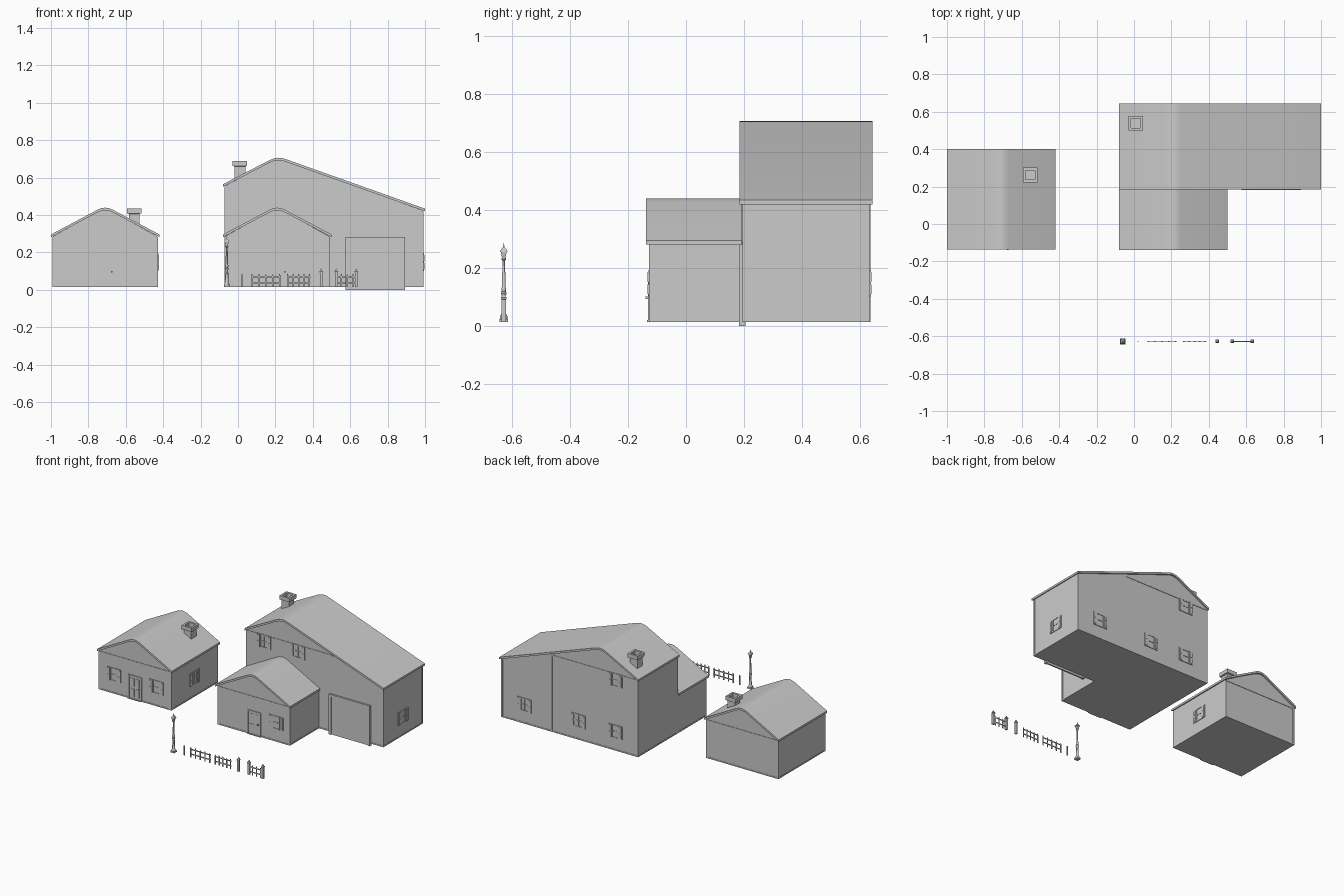
import bpy, bmesh
from math import pi, cos, sin, sqrt
from mathutils import Matrix, Vector

if "Cube" in bpy.data.objects:
    bpy.data.objects.remove(bpy.data.objects["Cube"])


def finish(name, bm, smooth=None):
    bmesh.ops.recalc_face_normals(bm, faces=bm.faces)
    me = bpy.data.meshes.new(name)
    bm.to_mesh(me)
    bm.free()
    ob = bpy.data.objects.new(name, me)
    bpy.context.collection.objects.link(ob)
    if smooth:
        bpy.ops.object.select_all(action='DESELECT')
        ob.select_set(True)
        bpy.context.view_layer.objects.active = ob
        bpy.ops.object.shade_smooth_by_angle(angle=smooth)
    return ob


def boxes(name, items, m=Matrix()):
    """One object from (x0, x1, y0, y1, z0, z1) boxes."""
    bm = bmesh.new()
    for x0, x1, y0, y1, z0, z1 in items:
        c = Vector(((x0 + x1) / 2, (y0 + y1) / 2, (z0 + z1) / 2))
        s = Matrix.Diagonal((x1 - x0, y1 - y0, z1 - z0, 1))
        bmesh.ops.create_cube(bm, size=1, matrix=m @ Matrix.Translation(c) @ s)
    return finish(name, bm)


def prism(name, pts, y0, y1, smooth=None):
    """Extrude an x/z outline along y."""
    bm = bmesh.new()
    f = bm.faces.new([bm.verts.new((x, y0, z)) for x, z in pts])
    ex = bmesh.ops.extrude_face_region(bm, geom=[f], use_keep_orig=True)
    vs = [g for g in ex['geom'] if isinstance(g, bmesh.types.BMVert)]
    bmesh.ops.translate(bm, verts=vs, vec=(0, y1 - y0, 0))
    return finish(name, bm, smooth)


def lathe(name, prof, x, y, n, turn=0.0, smooth=None):
    """Revolve (radius, z) points about a vertical axis, with end caps."""
    bm = bmesh.new()
    rings = [[bm.verts.new((x + r * cos(turn + 2 * pi * i / n), y + r * sin(turn + 2 * pi * i / n), z))
              for i in range(n)] for r, z in prof]
    for a, b in zip(rings, rings[1:]):
        for i in range(n):
            bm.faces.new((a[i], a[(i + 1) % n], b[(i + 1) % n], b[i]))
    bm.faces.new(rings[0])
    bm.faces.new(rings[-1])
    return finish(name, bm, smooth)


def on_wall(x, y, deg=0):
    """Wall frame: local x along the wall, local -y outward."""
    return Matrix.Translation((x, y, 0)) @ Matrix.Rotation(deg * pi / 180, 4, 'Z')


def roof_line(left, peak, right, r=0.04):
    """Roof outline with a softened ridge."""
    L, P, R = (Vector(p) for p in (left, peak, right))
    a = P + (L - P) * (r / (P.x - L.x))
    b = P + (R - P) * (r / (R.x - P.x))
    arc = [a * (1 - t) ** 2 + P * 2 * t * (1 - t) + b * t * t for t in (0, .25, .5, .75, 1)]
    return [tuple(p) for p in [L] + arc + [R]]


BASE, T = 0.015, 0.014


def house(name, left, peak, right, y0, y1, over0, over1):
    """Solid walls, roof slab and edge trim."""
    top = roof_line(left, peak, right)
    under = [(x, z - T) for x, z in top]
    prism(name + "_roof", top + under[::-1], y0 - over0, y1 + over1, 0.3)
    w0, w1 = left[0] + 0.01, right[0] - 0.01
    zl = left[1] - T + 0.004
    zr = right[1] - T + 0.003
    inner = [(x, z + 0.002) for x, z in under[1:-1]]
    prism(name + "_walls", [(w0, BASE), (w0, zl)] + inner + [(w1, zr), (w1, BASE)], y0, y1)
    e, b = 0.002, 0.011
    trim = []
    for x, s, z in ((w0, 1, zl), (w1, -1, zr)):        # corner boards
        for y, t in ((y0, 1), (y1, -1)):
            xs, ys = sorted((x - s * e, x + s * b)), sorted((y - t * e, y + t * b))
            trim.append((*xs, *ys, BASE, z - 0.003))
    trim.append((w0 - e, w1 + e, y0 - e, y1 + e, BASE, BASE + 0.009))   # skirting
    boxes(name + "_trim", trim)


def window(name, m, z0):
    """Recessed-looking pane, frame, glazing bars and two shutters."""
    z1, d = z0 + 0.092, 0.004
    parts = [(-.028, .028, -d, .002, z1 - .006, z1), (-.028, .028, -d, .002, z0, z0 + .006),
             (-.002, .002, -.003, .002, z0, z1), (-.028, .028, -.003, .002, z0 + .044, z0 + .048)]
    for s in (-1, 1):
        parts.append((*sorted((s * .024, s * .029)), -d, .002, z0, z1))
        parts.append((*sorted((s * .030, s * .054)), -.005, .002, z0, z1))
        parts += [(*sorted((s * .034, s * .050)), -.007, .002, z0 + k, z0 + k + .034) for k in (.008, .050)]
    boxes(name, parts, m)


def door(name, m):
    """Framed door with panels, step and handle."""
    p = [(-.045, .045, -.002, .002, BASE, .175),
         (-.052, .052, -.006, .002, .175, .183),
         (-.052, .052, -.010, .002, BASE, BASE + .006),
         (.030, .038, -.014, .002, .094, .102)]
    for s in (-1, 1):
        p.append((*sorted((s * .044, s * .052)), -.006, .002, BASE, .183))
        c = s * .02
        p += [(c - .014, c + .014, -.004, .002, a, b) for a, b in ((.035, .09), (.108, .163))]
    boxes(name, p, m)


def chimney(name, x, y, z0, z1):
    q = sqrt(2)
    prof = [(.029, z0), (.029, z1 - .03), (.039, z1 - .027), (.039, z1), (.025, z1), (.025, z1 - .05)]
    lathe(name, [(r * q, z) for r, z in prof], x, y, 4, pi / 4)


# House bodies
house("cottage", (-1, .296), (-.71, .450), (-.42, .296), -.125, .39, .010, .011)
house("front_wing", (-.08, .296), (.21, .450), (.5, .296), -.125, .197, .013, -.004)
house("main_house", (-.08, .565), (.21, .715), (1, .434), .196, .632, .011, .011)

# Eave-height gable boards and the rear seam post
boxes("cottage_gable_boards", [(-.99, -.43, -.128, -.12, .276, .285), (-.99, -.43, .385, .393, .276, .285)])
boxes("wing_gable_board", [(-.07, .49, -.128, -.12, .276, .285)])
boxes("main_gable_boards", [(-.07, .6, .193, .2, .546, .555), (-.07, .6, .628, .635, .546, .555)])
boxes("rear_seam_post", [(.595, .606, .628, .635, BASE, .555)])

# Chimneys
chimney("cottage_chimney", -.555, .262, .30, .436)
chimney("main_chimney", .010, .538, .56, .69)

# Windows
F = -.125
for i, (x, y, deg, z) in enumerate((
        (-.875, F, 0, .102), (-.545, F, 0, .102), (-.43, .13, 90, .102), (.385, F, 0, .102),
        (.065, .196, 0, .464), (.33, .196, 0, .464), (.99, .414, 90, .102),
        (.81, .632, 180, .102), (.39, .632, 180, .102), (.105, .632, 180, .102), (.105, .632, 180, .464))):
    window("window_%d" % i, on_wall(x, y, deg), z)

# Doors
door("cottage_door", on_wall(-.71, F))
door("wing_door", on_wall(.215, F))
boxes("garage_door", [(.59, .88, .190, .2, 0, .27)])
boxes("garage_frame", [(.576, .592, .183, .205, 0, .282), (.878, .894, .183, .205, 0, .282),
                       (.576, .894, .183, .205, .266, .282)])

# Street lamp
LX, LY = -.06, -.628
boxes("lamp_base", [(LX - .015, LX + .015, LY - .015, LY + .015, BASE, BASE + .010)])
lathe("lamp_post", [(.014, .024), (.013, .034), (.009, .042), (.008, .09), (.007, .105), (.010, .110),
                    (.010, .115), (.007, .119), (.009, .125), (.009, .130), (.006, .136),
                    (.005, .225), (.009, .230), (.009, .234)], LX, LY, 10, 0, 0.6)
lathe("lamp_lantern", [(.008, .233), (.014, .256), (.018, .256), (.016, .262), (.006, .271),
                       (.003, .273), (.0015, .286)], LX, LY, 4, pi / 4)


# Picket fence
def picket_run(name, x0, x1, n):
    parts = [(x0 - .004, x1 + .006, LY - .001, LY + .002, z, z + .007) for z in (.033, .066)]
    for i in range(n):
        x = x0 + (x1 - x0) * i / (n - 1)
        parts.append((x - .004, x + .004, LY - .003, LY, BASE, .078))
        parts.append((x - .002, x + .002, LY - .003, LY, .077, .084))
    boxes(name, parts)


picket_run("fence_left", .075, .222, 5)
picket_run("fence_right", .265, .382, 5)
picket_run("gate", .553, .615, 3)
boxes("end_picket", [(.019, .027, LY - .003, LY + .001, BASE, .082)])
boxes("gate_hinges", [(.525, .635, LY - .002, LY + .002, z, z + .006) for z in (.034, .067)])
for i, x in enumerate((.445, .525, .632)):
    lathe("fence_post_%d" % i, [(.010, BASE), (.010, .092), (.013, .093), (.013, .099), (.009, .102),
                                (.003, .113)], x, LY, 4, pi / 4)
